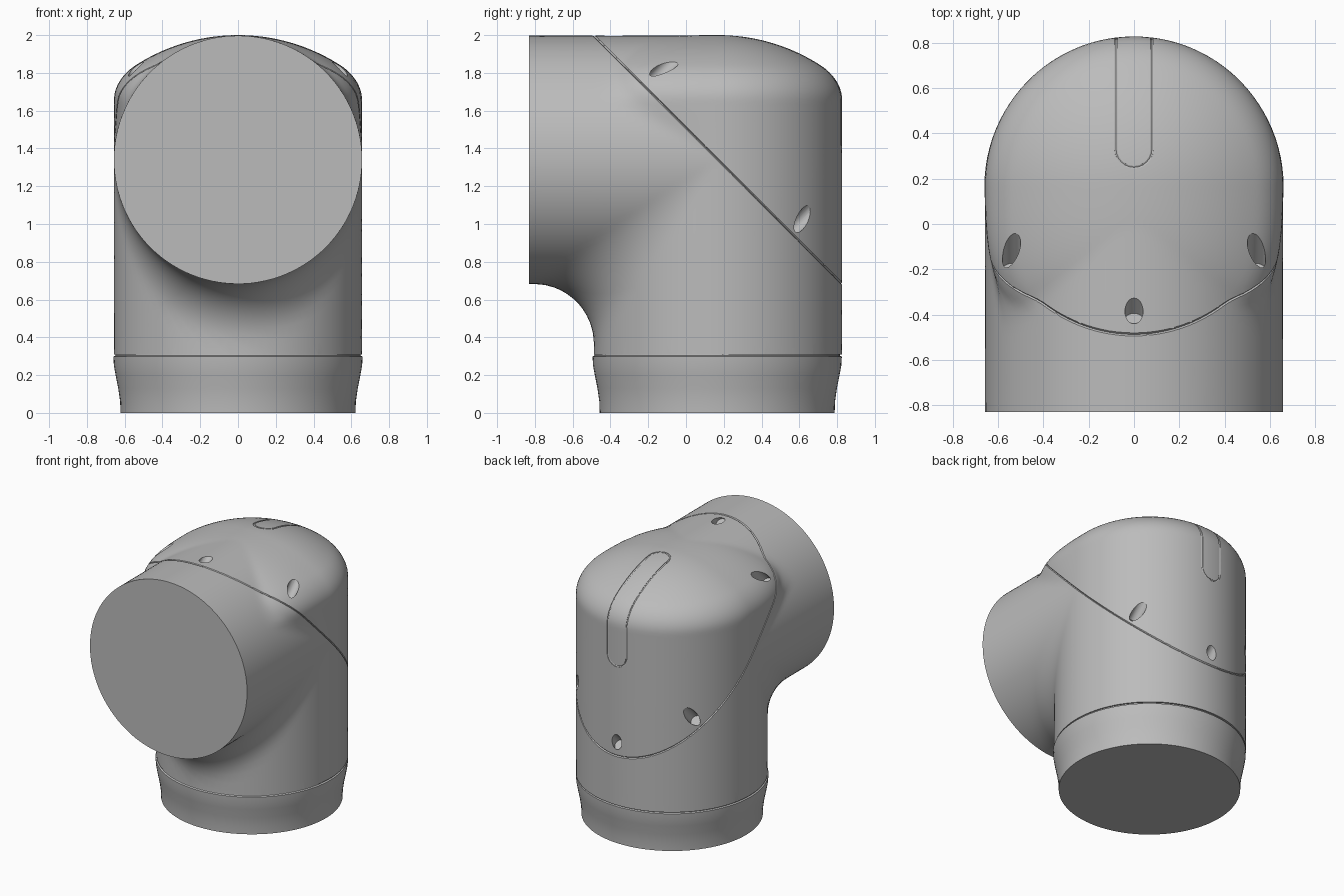
import bpy, bmesh, math
from mathutils import Vector, Matrix

cube = bpy.data.objects.get("Cube")
if cube:
    bpy.data.objects.remove(cube, do_unlink=True)

R = 0.657                               # radius of both tubes
HUB = Vector((0, 0.17, 1.34))           # where the tube axes cross
FRONT, NECK = -0.83, 0.31               # open end planes of the elbow
AXIS = Vector((0, 1, 1)).normalized()   # normal of the sloping seam
SEAM = 1.51                             # seam plane is y + z = SEAM

grey = bpy.data.materials.new("Plain grey")
grey.use_nodes = True
grey.diffuse_color = (0.5, 0.5, 0.5, 1)
grey.node_tree.nodes["Principled BSDF"].inputs["Base Color"].default_value = (0.5, 0.5, 0.5, 1)


def add_object(name, bm):
    mesh = bpy.data.meshes.new(name)
    bm.to_mesh(mesh)
    bm.free()
    ob = bpy.data.objects.new(name, mesh)
    bpy.context.collection.objects.link(ob)
    mesh.materials.append(grey)
    return ob


def activate(ob):
    bpy.ops.object.select_all(action='DESELECT')
    ob.select_set(True)
    bpy.context.view_layer.objects.active = ob


def blend(a, na, b, nb, r):
    """Union of two distance fields with a rolling-ball fillet of radius r."""
    c = na.dot(nb)
    u, v = r - a, r - b
    if abs(c) < 0.999 and u > c * v and v > c * u:
        q = math.sqrt((u * u + v * v - 2 * c * u * v) / (1 - c * c))
        return r - q, (na * (u - c * v) + nb * (v - c * u)).normalized()
    return (a, na) if a < b else (b, nb)


def elbow(p):
    """Distance and normal: domed upright column blended with a forward tube."""
    dy, scale = p.y - HUB.y, 1
    if dy < 0:                          # dome reaches forward near the top
        k = min(max((p.z - 1.2) / 0.5, 0), 1)
        k = k * k * (3 - 2 * k)
        scale = 1 - k * max(0, 0.7 * (1 + dy))
        dy *= scale
    r = max(math.hypot(p.x, dy), 1e-6)
    radial = Vector((p.x / r, dy * scale / r, 0)).normalized()
    rise = max(p.z - 1, 0)
    s = math.hypot(r, rise)
    crown = (radial * r + Vector((0, 0, rise))).normalized()
    d, n = blend(R - r, -radial, 1 - s, -crown, 0.25)
    tube = Vector((p.x, max(p.y - HUB.y, 0), p.z - HUB.z))
    d, n = blend(-d, -n, tube.length - R, tube.normalized(), 0.32)
    for lim, axis in ((-1 - p.y, Vector((0, -1, 0))), (0.1 - p.z, Vector((0, 0, -1)))):
        if lim > d:
            d, n = lim, axis
    return d, n


def surface(direction):
    """Point where a ray from the hub leaves the elbow."""
    ray, t = direction.normalized(), 0.4
    for _ in range(16):
        d, n = elbow(HUB + ray * t)
        t -= d / max(0.5, n.dot(ray))
        if abs(d) < 1e-5:
            break
    return HUB + ray * t


# Elbow body: a sphere pushed out to the blended surface
bm = bmesh.new()
bmesh.ops.create_icosphere(bm, subdivisions=6, radius=1)
for v in bm.verts:
    v.co = surface(v.co)


def slice_body(co, no, trim=False):
    geom = bm.verts[:] + bm.edges[:] + bm.faces[:]
    res = bmesh.ops.bisect_plane(bm, geom=geom, dist=1e-5, plane_co=co,
                                 plane_no=no, clear_outer=trim)
    return res["geom_cut"]


# Flat ends
for co, no in (((0, FRONT, 0), (0, -1, 0)), ((0, 0, NECK), (0, 0, -1))):
    slice_body(co, no, True)
    rim = [e for e in bm.edges if e.is_boundary]
    bmesh.ops.holes_fill(bm, edges=rim, sides=0)

# Sloping seam groove
mid = Vector((0, SEAM / 2, SEAM / 2))
for off in (-0.005, 0.005):
    slice_body(mid + AXIS * off, AXIS)
groove = [g for g in slice_body(mid, AXIS) if isinstance(g, bmesh.types.BMVert)]
bm.normal_update()
for v in groove:
    v.co -= elbow(v.co)[1] * 0.007
bmesh.ops.recalc_face_normals(bm, faces=bm.faces)
body = add_object("elbow_body", bm)

# Screw holes, all bored square to the seam: x and position along the seam
bm = bmesh.new()
turn = Vector((0, 0, 1)).rotation_difference(AXIS).to_matrix().to_4x4()
holes = [(0, -2.38), (0, 0.04)]
for side in (-1, 1):
    holes += [(side * 0.54, -1.94), (side * 0.48, -0.41)]
for x, along in holes:
    floor, length = 1.535, 0.6
    base = Vector((x, (floor + along) / 2, (floor - along) / 2))
    bmesh.ops.create_cone(bm, cap_ends=True, segments=24, radius1=0.04, radius2=0.04,
                          depth=length,
                          matrix=Matrix.Translation(base + AXIS * length / 2) @ turn)
hole_cutter = add_object("hole_cutter", bm)

# Long rounded outline running over the top and down the back
W, STEPS = 0.08, 24
lo, hi = math.atan2(0.10, R), math.atan2(0.65, 0.16)
path = []
for i in range(STEPS):
    path.append((W, lo + (hi - lo) * i / STEPS, 0))
for i in range(12):
    a = math.pi * i / 12
    path.append((W * math.cos(a), hi, W * math.sin(a)))
for i in range(STEPS):
    path.append((-W, hi + (lo - hi) * i / STEPS, 0))
for i in range(12):
    a = math.pi * i / 12
    path.append((-W * math.cos(a), lo, -W * math.sin(a)))
curve = bpy.data.curves.new("outline", 'CURVE')
curve.dimensions = '3D'
curve.bevel_depth = 0.007
curve.bevel_resolution = 1
spline = curve.splines.new('POLY')
spline.points.add(len(path) - 1)
spline.use_cyclic_u = True
for point, (x, angle, extra) in zip(spline.points, path):
    reach = (surface(Vector((0, math.cos(angle), math.sin(angle)))) - HUB).length
    angle += extra / reach
    point.co = (*surface(Vector((x / reach, math.cos(angle), math.sin(angle)))), 1)
outline_cutter = bpy.data.objects.new("outline_cutter", curve)
bpy.context.collection.objects.link(outline_cutter)
activate(outline_cutter)
bpy.ops.object.convert(target='MESH')
outline_cutter = bpy.context.view_layer.objects.active

# Cut the holes and the outline, then drop the cutters
for cutter in (hole_cutter, outline_cutter):
    cutter.hide_render = True
    activate(body)
    mod = body.modifiers.new("cut", 'BOOLEAN')
    mod.operation = 'DIFFERENCE'
    mod.solver = 'EXACT'
    mod.object = cutter
    bpy.ops.object.modifier_apply(modifier=mod.name)
    bpy.data.objects.remove(cutter, do_unlink=True)

# Base collar: a lathed ring tapering to the foot
bm = bmesh.new()
profile = [(0, 0), (0.622, 0), (0.624, 0.06), (0.634, 0.13), (0.648, 0.2), (0.657, 0.25),
           (0.66, 0.298), (0.65, 0.303), (0.648, 0.32), (0, 0.32)]
verts = [bm.verts.new((r, 0, z)) for r, z in profile]
edges = [bm.edges.new(pair) for pair in zip(verts, verts[1:])]
bmesh.ops.spin(bm, geom=verts + edges, cent=(0, 0, 0), axis=(0, 0, 1),
               angle=2 * math.pi, steps=96)
bmesh.ops.remove_doubles(bm, verts=bm.verts, dist=1e-4)
bmesh.ops.recalc_face_normals(bm, faces=bm.faces)
collar = add_object("base_collar", bm)
collar.location.y = HUB.y - 0.005

# Smooth shading with crisp edges
for ob in (body, collar):
    activate(ob)
    bpy.ops.object.shade_smooth_by_angle(angle=math.radians(30))
